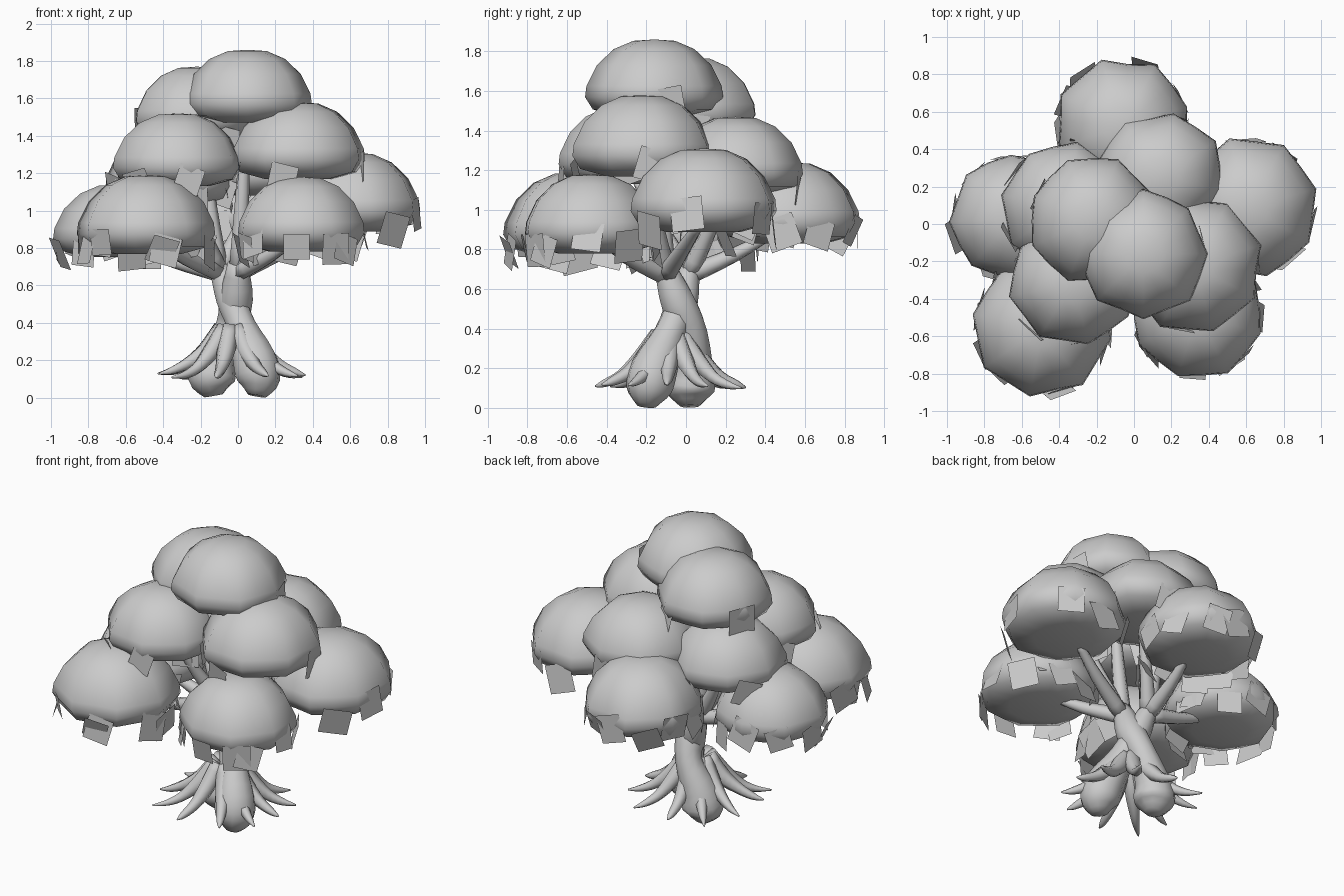
import bpy, bmesh, math, random
from mathutils import Vector, Matrix

if "Cube" in bpy.data.objects:
    bpy.data.objects.remove(bpy.data.objects["Cube"])

random.seed(7)


def finish(name, bm, smooth=True):
    bmesh.ops.recalc_face_normals(bm, faces=bm.faces)
    me = bpy.data.meshes.new(name)
    bm.to_mesh(me)
    bm.free()
    for p in me.polygons:
        p.use_smooth = smooth
    ob = bpy.data.objects.new(name, me)
    bpy.context.collection.objects.link(ob)
    return ob


def catmull(pts, steps):
    """Smooth path through points of any dimension."""
    p = [Vector(q) for q in pts]
    p = [2 * p[0] - p[1]] + p + [2 * p[-1] - p[-2]]
    out = []
    for i in range(1, len(p) - 2):
        a, b, c, d = p[i - 1:i + 3]
        for s in range(steps):
            t = s / steps
            out.append(0.5 * (2 * b + (c - a) * t + (2 * a - 5 * b + 4 * c - d) * t * t
                              + (3 * b - a - 3 * c + d) * t ** 3))
    return out + [p[-2]]


def tube(name, pts, sides=8, steps=3):
    """Tapered tube; each point is (x, y, z, radius)."""
    path = catmull(pts, steps)
    bm = bmesh.new()
    rings = []
    u = None
    for i, q in enumerate(path):
        d = (path[min(i + 1, len(path) - 1)] - path[max(i - 1, 0)]).to_3d().normalized()
        if u is None:
            u = d.orthogonal()
        u = (u - d * u.dot(d)).normalized()
        v = d.cross(u)
        rings.append([bm.verts.new(q.to_3d() + max(q.w, 0.004) *
                     (u * math.cos(k * math.tau / sides) + v * math.sin(k * math.tau / sides)))
                     for k in range(sides)])
    for a, b in zip(rings, rings[1:]):
        for k in range(sides):
            bm.faces.new((a[k], a[(k + 1) % sides], b[(k + 1) % sides], b[k]))
    bm.faces.new(rings[0])
    bm.faces.new(rings[-1])
    return finish(name, bm)


# Two trunks twisting around each other, with bulbous feet
tube("trunk_right", [(.10, -.20, .01, .05), (.11, -.19, .09, .115), (.09, -.16, .2, .12),
                     (.02, -.08, .38, .08), (-.04, -.02, .53, .08), (-.11, .02, .72, .05)], 10)
tube("trunk_left", [(-.13, .02, .01, .05), (-.14, .02, .09, .125), (-.12, .03, .2, .11),
                    (-.04, .03, .38, .08), (-.01, -.04, .53, .09), (0, -.11, .72, .055)], 10)

# Roots fanning out and flattening at the tips
n = 11
for i in range(n):
    a = i * math.tau / n + random.uniform(-.12, .12)
    c, s = math.cos(a), math.sin(a)
    L = random.uniform(.38, .45)
    z = random.uniform(.10, .13)
    tube(f"root_{i}", [(-.03 + r * c, -.08 + r * s, h, w) for r, h, w in
                       ((.06, .37, .05), (.15, .25, .05), (.25, z + .055, .034),
                        (.34, z + .015, .022), (L, z, .005))], 6)

# Foliage clumps: x, y, top z, radius, number of leaf cards
clumps = [
    (.05, -.16, 1.86, .35, 2), (-.22, .02, 1.77, .35, 5),
    (.32, -.22, 1.58, .37, 4), (-.32, -.31, 1.52, .35, 5),
    (.14, .25, 1.47, .35, 5), (-.37, .09, 1.42, .35, 5),
    (-.49, -.55, 1.19, .38, 12), (-.64, .03, 1.14, .35, 11),
    (.34, -.48, 1.18, .36, 11), (.61, .09, 1.31, .38, 7),
    (-.06, .52, 1.24, .37, 12)]
profile = [(.30, .73), (.58, .61), (.82, .38), (.97, .08), (.99, -.08), (.88, -.26), (.5, -.36)]
SEG = 16


def foliage(i, x, y, top, R):
    bm = bmesh.new()
    off = random.uniform(0, math.tau)
    # eight-lobed outline
    lobe = [(1.0 if k % 2 else .93) * random.uniform(.98, 1.03) for k in range(SEG)]
    zc = top - .75 * R
    rings = [[bm.verts.new((x + R * r * lobe[k] * math.cos(off + k * math.tau / SEG),
                            y + R * r * lobe[k] * math.sin(off + k * math.tau / SEG),
                            zc + R * h)) for k in range(SEG)] for r, h in profile]
    for a, b in zip(rings, rings[1:]):
        for k in range(SEG):
            bm.faces.new((a[k], b[k], b[(k + 1) % SEG], a[(k + 1) % SEG]))
    for ring, h in ((rings[0], .75), (rings[-1], -.36)):
        tip = bm.verts.new((x, y, zc + R * h))
        for k in range(SEG):
            bm.faces.new((ring[k], ring[(k + 1) % SEG], tip))
    finish(f"foliage_clump_{i}", bm)


def leaf_cards(i, x, y, top, R, count):
    """Flat square leaves hanging around the lower rim."""
    bm = bmesh.new()
    for k in range(count):
        a = k * math.tau / count + random.uniform(-.25, .25)
        m = (Matrix.Translation((x + .93 * R * math.cos(a), y + .93 * R * math.sin(a),
                                 top - .75 * R - random.uniform(.04, .14)))
             @ Matrix.Rotation(a, 4, 'Z')
             @ Matrix.Rotation(math.radians(90 + random.uniform(-15, 25)), 4, 'Y')
             @ Matrix.Rotation(random.uniform(-.35, .35), 4, 'Z'))
        h = random.uniform(.07, .09)
        bm.faces.new([bm.verts.new(m @ Vector((p * h, q * h, 0)))
                      for p, q in ((-1, -1), (1, -1), (1, 1), (-1, 1))])
    finish(f"leaf_cards_{i}", bm, False)


for i, (x, y, top, R, count) in enumerate(clumps):
    foliage(i, x, y, top, R)
    leaf_cards(i, x, y, top, R, count)
    # Branch from the nearer trunk top into the clump
    bx, by = (0, -.10) if x - y > .1 else (-.10, .01)
    zb = top - 1.05 * R
    tube(f"branch_{i}", [(bx, by, .67, .052),
                         (bx + (x - bx) * .45, by + (y - by) * .45, .69 + (zb - .69) * .5, .038),
                         (x * .85, y * .85, zb + .03, .022)], 7)
